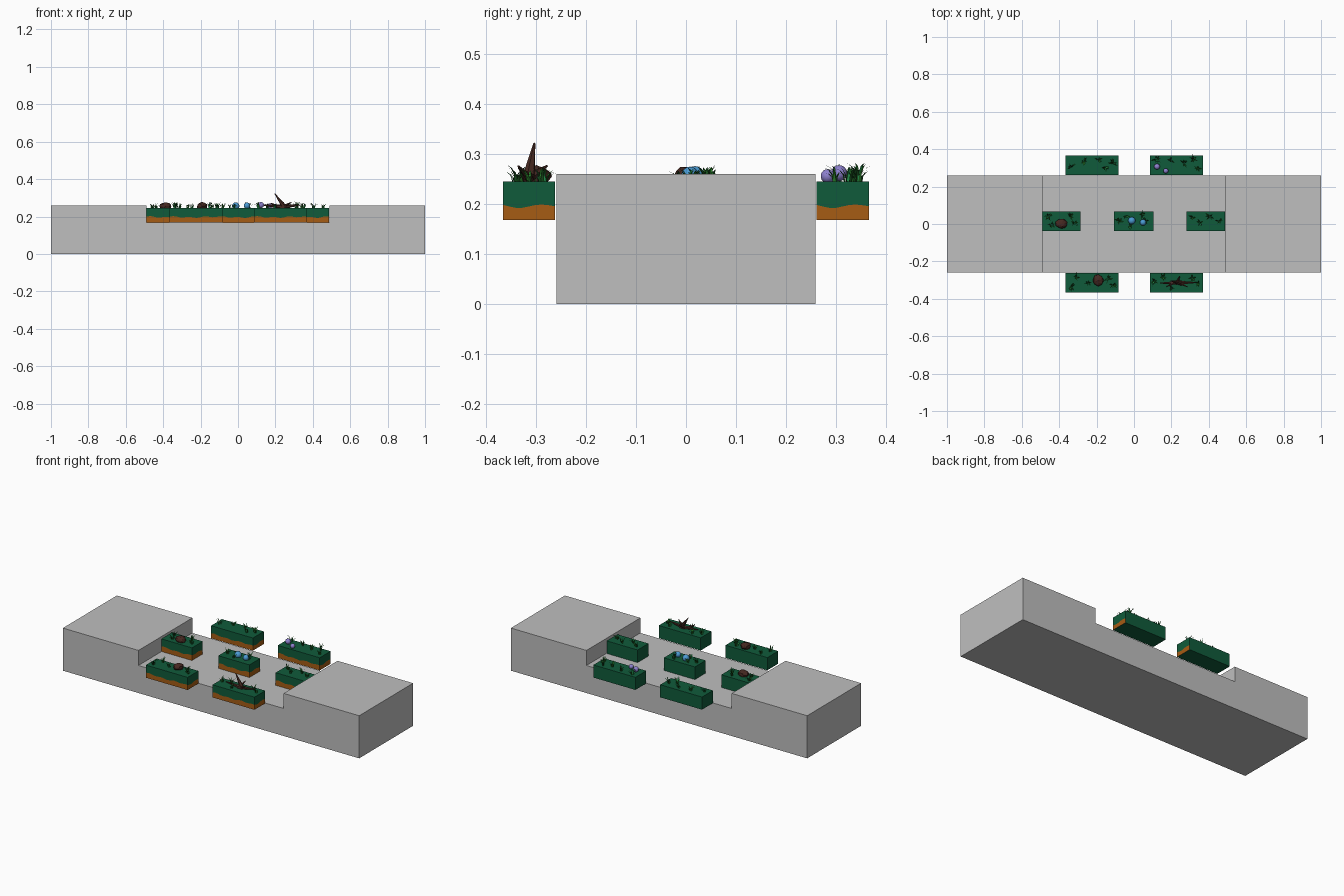
import bpy, bmesh, math, random
from mathutils import Vector, Matrix

if "Cube" in bpy.data.objects:
    bpy.data.objects.remove(bpy.data.objects["Cube"])

random.seed(7)


def mat(name, rgb):
    m = bpy.data.materials.new(name)
    m.diffuse_color = (*rgb, 1)
    m.use_nodes = True
    m.node_tree.nodes["Principled BSDF"].inputs["Base Color"].default_value = m.diffuse_color
    return m


GREY = mat("grey stone", (0.52, 0.52, 0.52))
MOSS = mat("moss green", (0.005, 0.105, 0.043))
DIRT = mat("orange soil", (0.38, 0.107, 0.007))
ROCK = mat("dark brown", (0.060, 0.021, 0.015))
BLADE1 = mat("dark grass", (0.008, 0.075, 0.012))
BLADE2 = mat("mid grass", (0.02, 0.19, 0.02))
BLADE3 = mat("bright grass", (0.02, 0.36, 0.09))
BLUE = mat("sky blue", (0.07, 0.33, 0.66))
PURPLE = mat("lavender", (0.27, 0.22, 0.62))

FLOOR, TOP = 0.168, 0.245


def finish(bm, name, mats, smooth=False, normals=True):
    if normals:
        bmesh.ops.recalc_face_normals(bm, faces=bm.faces)
    me = bpy.data.meshes.new(name)
    bm.to_mesh(me)
    bm.free()
    for m in mats:
        me.materials.append(m)
    for p in me.polygons:
        p.use_smooth = smooth
    ob = bpy.data.objects.new(name, me)
    bpy.context.collection.objects.link(ob)
    return ob


# Stone base: stepped profile extruded front to back
def make_base():
    prof = [(-1, 0), (1, 0), (1, 0.26), (0.49, 0.26), (0.49, FLOOR),
            (-0.49, FLOOR), (-0.49, 0.26), (-1, 0.26)]
    bm = bmesh.new()
    f = bm.faces.new([bm.verts.new((x, -0.26, z)) for x, z in prof])
    r = bmesh.ops.extrude_face_region(bm, geom=[f])
    bmesh.ops.translate(bm, vec=(0, 0.52, 0),
                        verts=[v for v in r["geom"] if isinstance(v, bmesh.types.BMVert)])
    finish(bm, "stone_base", [GREY])


# Planter block: wavy soil band on the front and right sides only
def make_block(name, x0, x1, y0, y1):
    nx, ny = 16, 8
    path = [(x0 + (x1 - x0) * i / nx, y0) for i in range(nx + 1)]
    path += [(x1, y0 + (y1 - y0) * i / ny) for i in range(1, ny + 1)]
    bm = bmesh.new()
    low, mid, top = [], [], []
    for x, y in path:
        s = (x - x0) + (y - y0)
        wave = 0.197 + 0.003 * math.sin(s * 75) + 0.002 * math.sin(s * 31 + 1)
        low.append(bm.verts.new((x, y, FLOOR)))
        mid.append(bm.verts.new((x, y, wave)))
        top.append(bm.verts.new((x, y, TOP)))
    lc, tc = bm.verts.new((x0, y1, FLOOR)), bm.verts.new((x0, y1, TOP))
    for i in range(len(path) - 1):
        bm.faces.new((low[i], low[i + 1], mid[i + 1], mid[i])).material_index = 1
        bm.faces.new((mid[i], mid[i + 1], top[i + 1], top[i]))
    bm.faces.new(top + [tc])
    bm.faces.new(low[::-1] + [lc])
    bm.faces.new((low[-1], lc, tc, top[-1], mid[-1]))
    bm.faces.new((lc, low[0], mid[0], top[0], tc))
    finish(bm, name, [MOSS, DIRT])


# Grass: curved tapering blades fanning out of each tuft
def make_grass(name, tufts):
    bm = bmesh.new()
    for tx, ty, size in tufts:
        for _ in range(9):
            a = random.uniform(0, 2 * math.pi)
            out = Vector((math.cos(a), math.sin(a), 0))
            side = Vector((-out.y, out.x, 0))
            h = size * random.uniform(0.5, 1.0)
            reach = size * random.uniform(0.25, 0.8)
            w = 0.0035
            root = Vector((tx, ty, TOP - 0.001)) + out * random.uniform(0, 0.008)
            rows = []
            for t in (0, 0.4, 0.75):
                p = root + out * reach * t * t + Vector((0, 0, h * (1.5 * t - 0.5 * t * t)))
                k = w * (1 - 0.6 * t)
                rows.append((bm.verts.new(p - side * k), bm.verts.new(p + side * k)))
            tip = bm.verts.new(root + out * reach + Vector((0, 0, h)))
            c = random.choice((0, 0, 1, 1, 2))
            for (a0, b0), (a1, b1) in zip(rows, rows[1:]):
                bm.faces.new((a0, b0, b1, a1)).material_index = c
            bm.faces.new((*rows[-1], tip)).material_index = c
    finish(bm, name, [BLADE1, BLADE2, BLADE3], normals=False)


# Faceted rock
def make_rock(name, x, y, z, size):
    bm = bmesh.new()
    bmesh.ops.create_icosphere(bm, subdivisions=2, radius=1)
    for v in bm.verts:
        v.co *= random.uniform(0.88, 1.08)
        v.co = Vector((x + v.co.x * size[0], y + v.co.y * size[1], z + v.co.z * size[2]))
    finish(bm, name, [ROCK])


# Round bulb
def make_bulb(name, x, y, z, r, m):
    bm = bmesh.new()
    bmesh.ops.create_uvsphere(bm, u_segments=14, v_segments=9, radius=r,
                              matrix=Matrix.Translation((x, y, z)))
    finish(bm, name, [m], smooth=True)


# Dead branch: tapered limbs between points
def make_branch(name, limbs):
    bm = bmesh.new()
    for a, b, r1, r2 in limbs:
        a, b = Vector(a), Vector(b)
        d = b - a
        mtx = Matrix.Translation((a + b) / 2) @ d.to_track_quat('Z', 'Y').to_matrix().to_4x4()
        bmesh.ops.create_cone(bm, cap_ends=True, segments=6, radius1=r1, radius2=r2,
                              depth=d.length, matrix=mtx)
    finish(bm, name, [ROCK])


make_base()

# Blocks with their tufts (fractions of width and depth, height)
BLOCKS = {
    "back_left": ((-0.365, -0.083, 0.262, 0.367),
                  [(.1, .4, .036), (.35, .7, .03), (.62, .75, .034), (.75, .4, .038), (.9, .6, .036)]),
    "back_right": ((0.085, 0.368, 0.262, 0.367),
                   [(.12, .8, .038), (.4, .75, .03), (.65, .6, .03), (.82, .8, .04), (.9, .35, .034)]),
    "middle_left": ((-0.49, -0.285, -0.037, 0.067),
                    [(.15, .75, .03), (.25, .3, .026), (.72, .75, .036), (.85, .4, .028)]),
    "middle_centre": ((-0.107, 0.103, -0.037, 0.067),
                      [(.12, .5, .03), (.3, .75, .026), (.72, .85, .034), (.8, .5, .03), (.4, .25, .024)]),
    "middle_right": ((0.28, 0.487, -0.037, 0.067),
                     [(.15, .7, .03), (.35, .4, .03), (.6, .75, .034), (.85, .5, .03)]),
    "front_left": ((-0.365, -0.083, -0.367, -0.263),
                   [(.1, .3, .034), (.2, .8, .03), (.42, .5, .03), (.8, .75, .034), (.9, .4, .03)]),
    "front_right": ((0.085, 0.368, -0.367, -0.263),
                    [(.08, .6, .034), (.25, .8, .03), (.4, .25, .026), (.8, .75, .034), (.92, .5, .03)]),
}
for key, ((x0, x1, y0, y1), tufts) in BLOCKS.items():
    make_block(key + "_block", x0, x1, y0, y1)
    make_grass(key + "_grass", [(x0 + u * (x1 - x0), y0 + v * (y1 - y0), h) for u, v, h in tufts])

make_rock("middle_rock", -0.387, 0.002, 0.255, (0.034, 0.027, 0.021))
make_rock("front_rock", -0.192, -0.300, 0.256, (0.030, 0.031, 0.021))

make_bulb("blue_bulb_large", -0.012, 0.018, 0.256, 0.020, BLUE)
make_bulb("blue_bulb_small", 0.048, 0.008, 0.258, 0.017, BLUE)
make_bulb("purple_bulb_large", 0.123, 0.307, 0.262, 0.016, PURPLE)
make_bulb("purple_bulb_small", 0.170, 0.284, 0.256, 0.014, PURPLE)

make_branch("dead_branch", [
    ((0.255, -0.314, 0.250), (0.140, -0.316, 0.260), 0.013, 0.003),
    ((0.225, -0.314, 0.250), (0.330, -0.313, 0.262), 0.013, 0.003),
    ((0.250, -0.316, 0.248), (0.197, -0.304, 0.322), 0.014, 0.002),
    ((0.230, -0.314, 0.252), (0.245, -0.278, 0.277), 0.010, 0.002),
    ((0.240, -0.314, 0.252), (0.285, -0.336, 0.276), 0.009, 0.002),
    ((0.215, -0.314, 0.252), (0.175, -0.335, 0.272), 0.008, 0.002),
])
